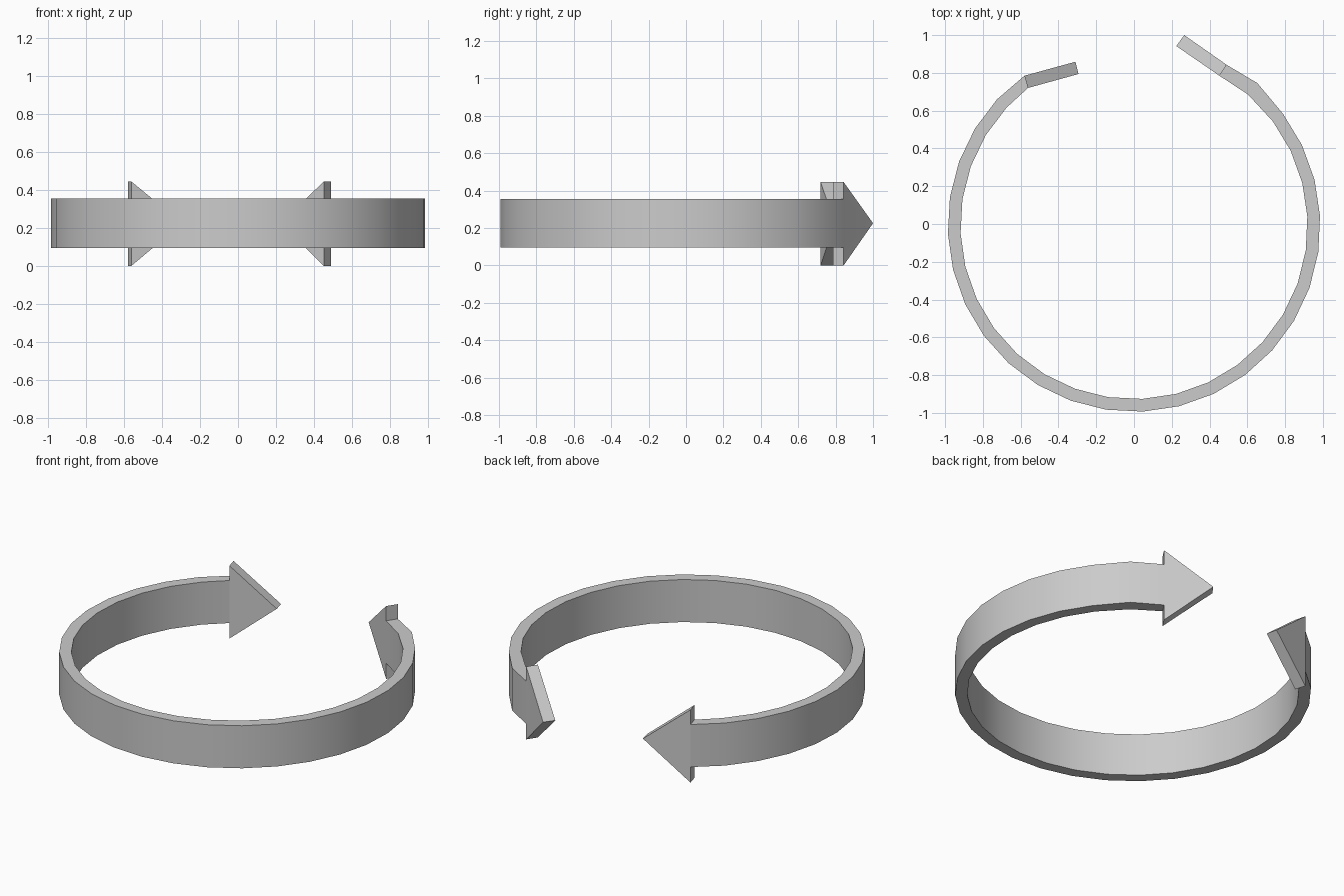
import bpy, bmesh, math

if "Cube" in bpy.data.objects:
    bpy.data.objects.remove(bpy.data.objects["Cube"])

Z_BAND = (0.095, 0.355)
Z_HEAD = (0.0, 0.445)
Z_TIP = 0.225
CY, R_OUT, R_IN = -0.008, 0.986, 0.919

# Plan path: pairs of (outer, inner) points along the open ring
path = []
for i in range(25):
    a = math.radians(126.1 + 11.28 * i)
    path.append(tuple((r * math.cos(a), CY + r * math.sin(a)) for r in (R_OUT, R_IN)))
path[0] = ((-0.58, 0.785), (-0.562, 0.72))
path.append(((0.653, 0.746), (0.603, 0.686)))
path.append(((0.49, 0.843), (0.452, 0.785)))

left_tip = ((-0.31, 0.859), (-0.294, 0.794))
right_tip = ((0.266, 1.0), (0.224, 0.942))

bm = bmesh.new()


def face(points):
    bm.faces.new([bm.verts.new(p) for p in points])


def wall(p, q, z0, z1, w0=None, w1=None):
    """Quad between plan points p and q."""
    face([(*p, z0), (*q, z0 if w0 is None else w0),
          (*q, z1 if w1 is None else w1), (*p, z1)])


# Curved band
lo, hi = Z_BAND
for (ao, ai), (bo, bi) in zip(path, path[1:]):
    wall(ao, bo, lo, hi)
    wall(ai, bi, lo, hi)
    for z in Z_BAND:
        face([(*ao, z), (*bo, z), (*bi, z), (*ai, z)])


# Arrow heads, joined to each end of the band
def arrow(base, tip):
    for b, t in zip(base, tip):
        face([(*b, Z_HEAD[0]), (*t, Z_TIP), (*b, Z_HEAD[1]), (*b, hi), (*b, lo)])
    for z in Z_HEAD:
        face([(*base[0], z), (*tip[0], Z_TIP), (*tip[1], Z_TIP), (*base[1], z)])
    wall(base[0], base[1], Z_HEAD[0], lo)
    wall(base[0], base[1], hi, Z_HEAD[1])


arrow(path[0], left_tip)
arrow(path[-1], right_tip)

bmesh.ops.remove_doubles(bm, verts=bm.verts, dist=1e-4)
bmesh.ops.recalc_face_normals(bm, faces=bm.faces)
mesh = bpy.data.meshes.new("double_arrow_ring")
bm.to_mesh(mesh)
bm.free()
obj = bpy.data.objects.new("double_arrow_ring", mesh)
bpy.context.collection.objects.link(obj)
bpy.context.view_layer.objects.active = obj
obj.select_set(True)
bpy.ops.object.shade_smooth_by_angle(angle=math.radians(20))
